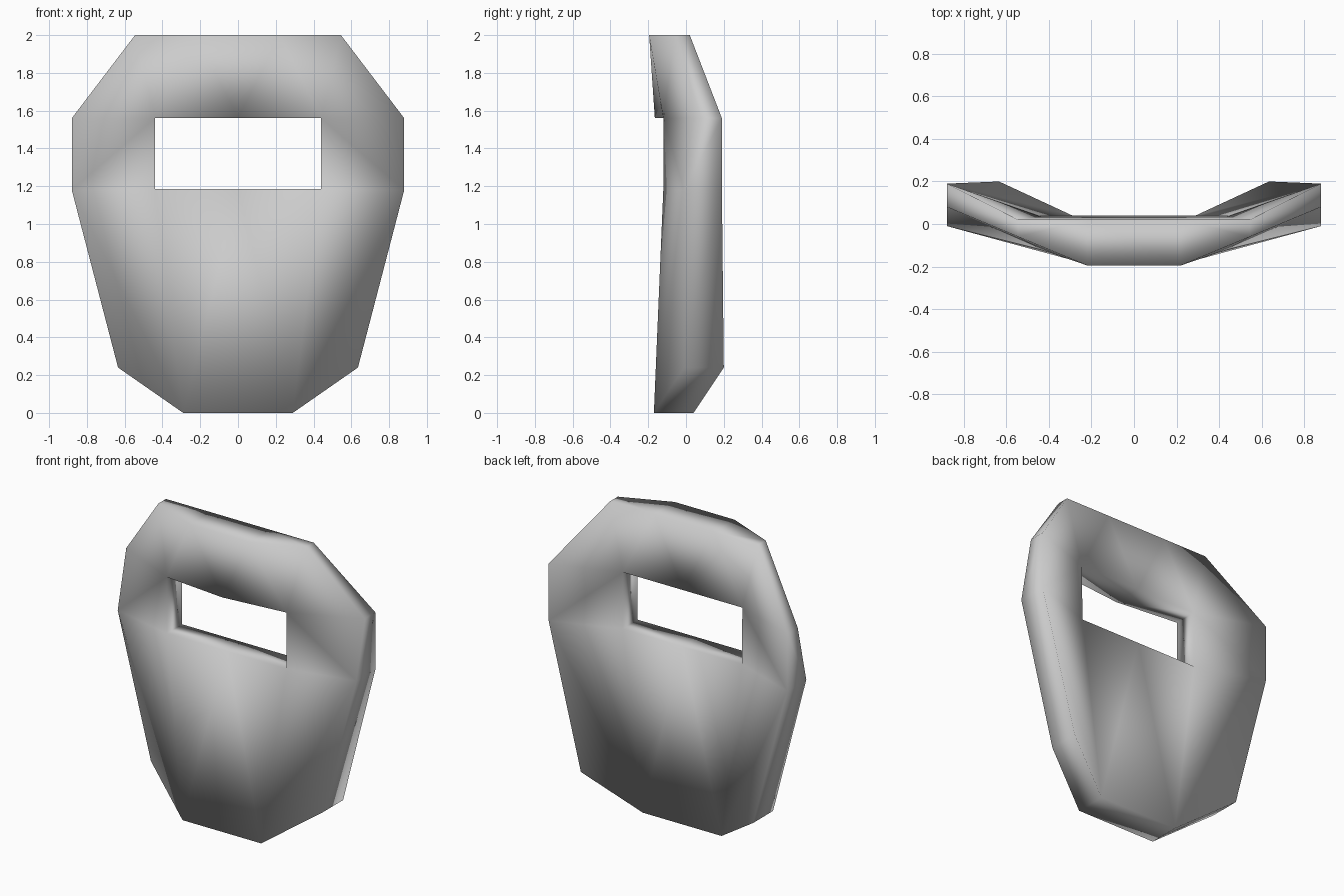
import bpy, bmesh

if "Cube" in bpy.data.objects:
    bpy.data.objects.remove(bpy.data.objects["Cube"])

# Right half of the visor plate: name -> (x, z, front y, back y)
POINTS = {
    "top_in": (0.22, 2.0, -0.195, 0.02),
    "top_out": (0.545, 2.0, -0.06, 0.02),
    "brow": (0.88, 1.56, 0.08, 0.19),
    "cheek": (0.88, 1.18, -0.01, 0.19),
    "jaw": (0.635, 0.24, -0.01, 0.20),
    "chin": (0.29, 0.0, -0.17, 0.04),
    "eye_top": (0.44, 1.56, -0.12, 0.035),
    "eye_low": (0.44, 1.185, -0.12, 0.04),
    "mid_top": (0.0, 1.56, -0.165, 0.035),
    "mid_low": (0.0, 1.185, -0.12, 0.04),
}
# Panels of the right half, mirrored to the left
PANELS = [
    ("mid_top", "eye_top", "top_in"),
    ("eye_top", "top_out", "top_in"),
    ("eye_top", "brow", "top_out"),
    ("eye_top", "cheek", "brow"),
    ("eye_top", "eye_low", "cheek"),
    ("eye_low", "chin", "cheek"),
    ("chin", "jaw", "cheek"),
    ("mid_low", "chin", "eye_low"),
]

bm = bmesh.new()
verts = {}


def vert(name, side, layer):
    """Vertex of a named point; side is 1 or -1, layer 0 front, 1 back."""
    x, z, front, back = POINTS[name]
    key = (name, side if x else 1, layer)
    if key not in verts:
        verts[key] = bm.verts.new((x * side, (front, back)[layer], z))
    return verts[key]


# Front and back skins
triangles = [[(n, s) for n in panel] for panel in PANELS for s in (1, -1)]
triangles.append([("mid_top", 1), ("top_in", 1), ("top_in", -1)])
triangles.append([("mid_low", 1), ("chin", -1), ("chin", 1)])
for tri in triangles:
    for layer in (0, 1):
        bm.faces.new([vert(n, s, layer) for n, s in tri])

# Rims around the outline and the eye slot
back_of = {v: verts[(n, s, 1)] for (n, s, l), v in verts.items() if l == 0}
rim = [e for e in bm.edges if e.is_boundary and e.verts[0] in back_of]
for e in rim:
    a, b = e.verts
    bm.faces.new((a, b, back_of[b], back_of[a]))

bmesh.ops.recalc_face_normals(bm, faces=bm.faces)
for f in bm.faces:
    f.smooth = True

mesh = bpy.data.meshes.new("visor_plate")
bm.to_mesh(mesh)
bm.free()

grey = bpy.data.materials.new("plain grey")
grey.diffuse_color = (0.6, 0.6, 0.6, 1)
grey.use_nodes = True
grey.node_tree.nodes["Principled BSDF"].inputs["Base Color"].default_value = grey.diffuse_color
mesh.materials.append(grey)

plate = bpy.data.objects.new("visor_plate", mesh)
bpy.context.collection.objects.link(plate)
